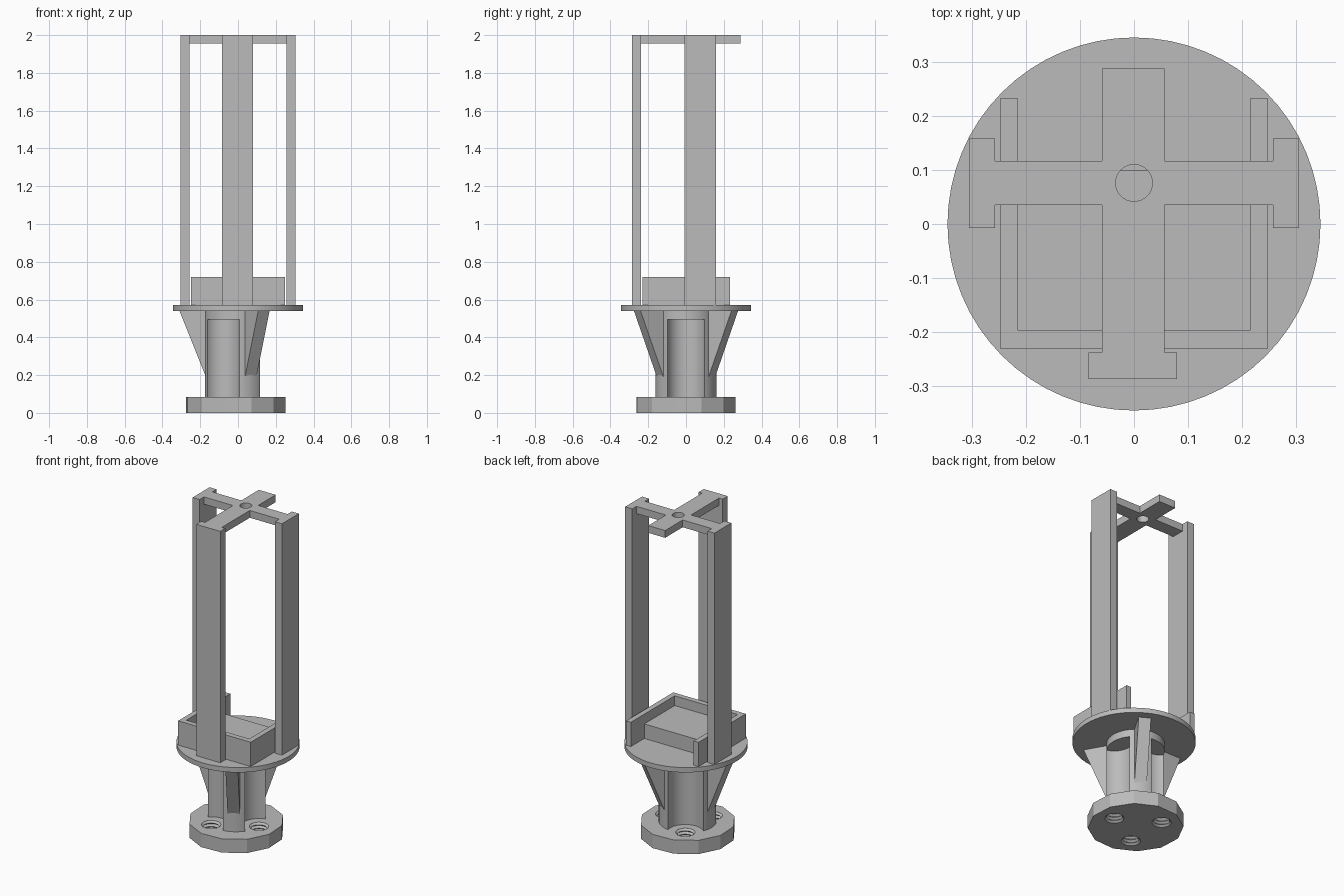
import bpy, bmesh
from math import pi, cos, sin, radians
from mathutils import Matrix

if "Cube" in bpy.data.objects:
    bpy.data.objects.remove(bpy.data.objects["Cube"], do_unlink=True)

grey = bpy.data.materials.new("plain_grey")
grey.use_nodes = True
COLOUR = (0.5, 0.5, 0.5, 1)
grey.diffuse_color = COLOUR
grey.node_tree.nodes["Principled BSDF"].inputs["Base Color"].default_value = COLOUR

CX = -0.012           # axis of the lower stand
HOLE_DISTANCE = 0.155
BASE_TOP, PLATE_BOTTOM, PLATE_TOP, TOP = 0.085, 0.54, 0.57, 2.0


def finish(name, bm):
    bmesh.ops.recalc_face_normals(bm, faces=bm.faces)
    mesh = bpy.data.meshes.new(name)
    bm.to_mesh(mesh)
    bm.free()
    mesh.materials.append(grey)
    ob = bpy.data.objects.new(name, mesh)
    bpy.context.scene.collection.objects.link(ob)
    return ob


def prism(name, points, z0, z1):
    bm = bmesh.new()
    face = bm.faces.new([bm.verts.new((x, y, z0)) for x, y in points])
    new = bmesh.ops.extrude_face_region(bm, geom=[face])["geom"]
    bmesh.ops.translate(bm, vec=(0, 0, z1 - z0),
                        verts=[v for v in new if isinstance(v, bmesh.types.BMVert)])
    return finish(name, bm)


def box(name, x0, x1, y0, y1, z0, z1):
    return prism(name, [(x0, y0), (x1, y0), (x1, y1), (x0, y1)], z0, z1)


def disc(name, x, y, r, z0, z1, sides=48, turn=0.0):
    ring = [turn + 2 * pi * i / sides for i in range(sides)]
    return prism(name, [(x + r * cos(a), y + r * sin(a)) for a in ring], z0, z1)


def smooth(ob):
    bpy.ops.object.select_all(action="DESELECT")
    ob.select_set(True)
    bpy.context.view_layer.objects.active = ob
    bpy.ops.object.shade_smooth_by_angle(angle=radians(20))


def cut(ob, cutter):
    cutter.hide_render = True
    cutter.hide_viewport = True
    mod = ob.modifiers.new("cut", "BOOLEAN")
    mod.operation = "DIFFERENCE"
    mod.solver = "EXACT"
    mod.object = cutter
    bpy.context.view_layer.objects.active = ob
    bpy.ops.object.modifier_apply(modifier=mod.name)
    bpy.data.objects.remove(cutter, do_unlink=True)


def thread_cutter(x, y, sides=24, steps=10):
    # Zigzag profile spun into a grooved plug
    bm = bmesh.new()
    rings = []
    for k in range(steps + 1):
        r = 0.055 if k % 2 else 0.043
        z = -0.01 + k * (BASE_TOP + 0.02) / steps
        rings.append([bm.verts.new((x + r * cos(2 * pi * i / sides),
                                    y + r * sin(2 * pi * i / sides), z))
                      for i in range(sides)])
    for low, high in zip(rings, rings[1:]):
        for i in range(sides):
            j = (i + 1) % sides
            bm.faces.new((low[i], low[j], high[j], high[i]))
    bm.faces.new(rings[0])
    bm.faces.new(rings[-1])
    return finish("thread_cutter", bm)


# Faceted foot and round column, with three threaded holes and clearance scallops
foot = disc("foot", CX, 0, 0.2685, 0, BASE_TOP, 12, radians(18))
column = disc("column", CX, 0, 0.163, BASE_TOP, PLATE_BOTTOM)
for k in range(3):
    a = k * 2 * pi / 3
    hx, hy = CX + HOLE_DISTANCE * cos(a), HOLE_DISTANCE * sin(a)
    cut(foot, thread_cutter(hx, hy))
    cut(column, disc("scallop_cutter", hx, hy, 0.1025, 0.05, 0.495))
smooth(column)

# Triangular ribs between the scallops
for k in range(3):
    bm = bmesh.new()
    face = bm.faces.new([bm.verts.new((r, -0.035, z)) for r, z in
                         ((0.12, 0.19), (0.158, 0.19), (0.298, PLATE_BOTTOM), (0.12, PLATE_BOTTOM))])
    new = bmesh.ops.extrude_face_region(bm, geom=[face])["geom"]
    bmesh.ops.translate(bm, vec=(0, 0.07, 0),
                        verts=[v for v in new if isinstance(v, bmesh.types.BMVert)])
    turn = Matrix.Translation((CX, 0, 0)) @ Matrix.Rotation(pi / 3 + k * 2 * pi / 3, 4, "Z")
    bmesh.ops.transform(bm, matrix=turn, verts=bm.verts)
    finish(f"rib_{k + 1}", bm)

# Round plate
smooth(disc("round_plate", 0, 0, 0.345, PLATE_BOTTOM, PLATE_TOP, 64))

# Tray: U-shaped wall open at the back, raised floor stopping short of the opening
wall = [(-0.248, 0.232), (-0.248, -0.23), (0.248, -0.23), (0.248, 0.232),
        (0.215, 0.232), (0.215, -0.197), (-0.215, -0.197), (-0.215, 0.232)]
prism("tray_wall", wall, PLATE_TOP, 0.72)
box("tray_floor", -0.215, 0.215, -0.197, 0.10, PLATE_TOP, 0.66)

# Three upright posts
box("front_post", -0.084, 0.08, -0.287, -0.238, PLATE_TOP, TOP)
for side, s in (("left", 1), ("right", -1)):
    x0, x1 = sorted((s * 0.257, s * 0.305))
    box(f"{side}_post", x0, x1, -0.007, 0.158, PLATE_TOP, TOP)

# Top cross with a centre hole
x0, x1, y0, y1 = -0.059, 0.056, 0.035, 0.117
cross = [(x0, -0.238), (x1, -0.238), (x1, y0), (0.257, y0), (0.257, y1), (x1, y1),
         (x1, 0.288), (x0, 0.288), (x0, y1), (-0.257, y1), (-0.257, y0), (x0, y0)]
top_cross = prism("top_cross", cross, 1.955, TOP)
cut(top_cross, disc("hole_cutter", 0, 0.076, 0.034, 1.9, 2.1, 32))
